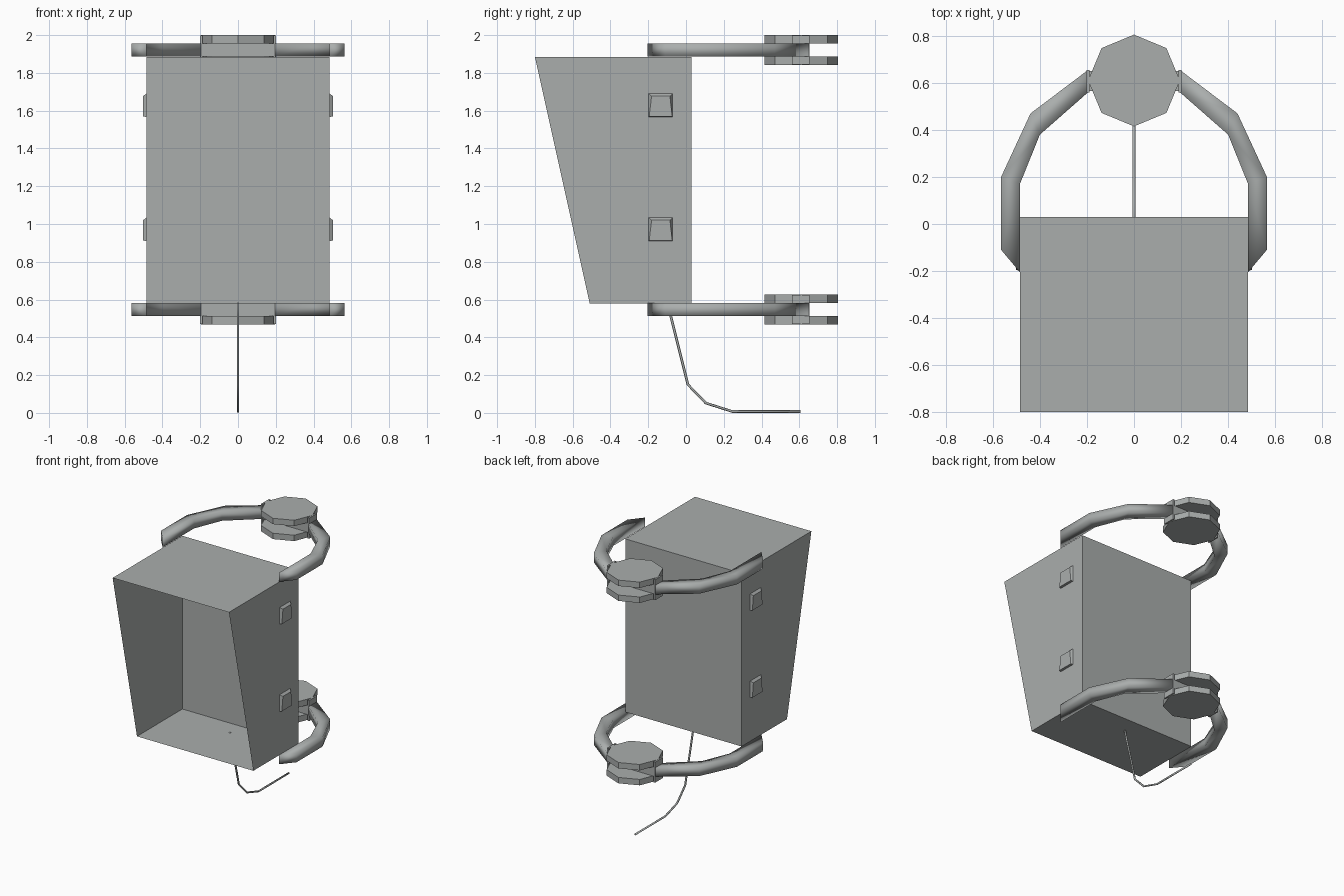
import bpy, bmesh, math

if "Cube" in bpy.data.objects:
    bpy.data.objects.remove(bpy.data.objects["Cube"])

mat = bpy.data.materials.new("grey metal")
mat.diffuse_color = (0.40, 0.42, 0.415, 1)
mat.use_nodes = True
mat.node_tree.nodes["Principled BSDF"].inputs["Base Color"].default_value = mat.diffuse_color


def make(name, verts, faces, smooth=False, fix=True):
    me = bpy.data.meshes.new(name)
    me.from_pydata(verts, [], faces)
    bm = bmesh.new()
    bm.from_mesh(me)
    if fix:
        bmesh.ops.recalc_face_normals(bm, faces=bm.faces)
    for f in bm.faces:
        f.smooth = smooth
    bm.to_mesh(me)
    bm.free()
    me.materials.append(mat)
    ob = bpy.data.objects.new(name, me)
    bpy.context.collection.objects.link(ob)
    return ob


def loft(name, rings, smooth=False):
    """Skin closed cross-sections and cap both ends."""
    n = len(rings[0])
    verts = [p for r in rings for p in r]
    faces = [(i * n + j, i * n + (j + 1) % n, (i + 1) * n + (j + 1) % n, (i + 1) * n + j)
             for i in range(len(rings) - 1) for j in range(n)]
    faces += [tuple(range(n))[::-1], tuple(range(len(verts) - n, len(verts)))]
    return make(name, verts, faces, smooth)


# Single-walled housing, open at its sloping front
W = 0.485
profile = [(-0.80, 1.885), (0.03, 1.885), (0.03, 0.58), (-0.51, 0.58)]
v = [(s * W, y, z) for s in (-1, 1) for y, z in profile]
make("housing", v, [(3, 2, 1, 0), (4, 5, 6, 7), (0, 1, 5, 4), (1, 2, 6, 5), (2, 3, 7, 6)], fix=True)

# Curved clamp arms with stacked octagonal discs, top and bottom
outer = [(0.565, -0.11), (0.565, 0.20), (0.44, 0.47), (0.195, 0.655)]
inner = [(0.485, -0.205), (0.485, 0.17), (0.40, 0.38), (0.195, 0.56)]


def arm_ring(o, i, z0, z1):
    return [(o[0], o[1], z0), (o[0], o[1], z1), (i[0], i[1], z1), (i[0], i[1], z0)]


def disc(name, z0, z1):
    loft(name, [[(0.195 * math.cos(k * math.pi / 4), 0.61 + 0.195 * math.sin(k * math.pi / 4), z)
                 for k in range(8)] for z in (z0, z1)])


def box(name, x0, x1, y0, y1, z0, z1):
    loft(name, [[(x0, y0, z), (x1, y0, z), (x1, y1, z), (x0, y1, z)] for z in (z0, z1)])


for label, zc in (("upper", 1.9215), ("lower", 0.547)):
    z0, z1 = zc - 0.034, zc + 0.034
    for s, side in ((-1, "left"), (1, "right")):
        loft(f"{label}_{side}_arm",
             [arm_ring((s * o[0], o[1]), (s * i[0], i[1]), z0, z1) for o, i in zip(outer, inner)], True)
        box(f"{label}_{side}_arm_plate", s * 0.195 - 0.006, s * 0.195 + 0.006,
            0.56, 0.655, zc - 0.0775, zc + 0.0775)
    box(f"{label}_hinge_core", -0.19, 0.19, 0.565, 0.65, z0, z1)
    disc(f"{label}_disc_top", zc + 0.034, zc + 0.0785)
    disc(f"{label}_disc_bottom", zc - 0.0785, zc - 0.034)

# Wedge lugs on both sides
for s in (-1, 1):
    for zb in (0.91, 1.567):
        base = [(s * 0.484, y, z) for y, z in ((-0.20, zb), (-0.07, zb), (-0.07, zb + 0.125), (-0.20, zb + 0.125))]
        face = [(s * 0.502, y, z) for y, z in
                ((-0.195, zb + 0.002), (-0.073, zb + 0.002), (-0.085, zb + 0.11), (-0.182, zb + 0.11))]
        loft("side_lug", [base, face])

# Trailing cable hanging from the floor of the housing
R = 0.007
path = [(-0.097, 0.582), (-0.08, 0.51), (0.01, 0.15), (0.105, 0.052), (0.245, 0.0075), (0.605, 0.0075)]
rings = []
for k, (y, z) in enumerate(path):
    a, b = path[max(k - 1, 0)], path[min(k + 1, len(path) - 1)]
    ang = math.atan2(b[1] - a[1], b[0] - a[0])
    if k == 4:
        ang = 0
    rings.append([(R * math.cos(t), y - R * math.sin(t) * math.sin(ang), z + R * math.sin(t) * math.cos(ang))
                  for t in [j * math.pi / 3 + math.pi / 6 for j in range(6)]])
loft("cable", rings, True)
